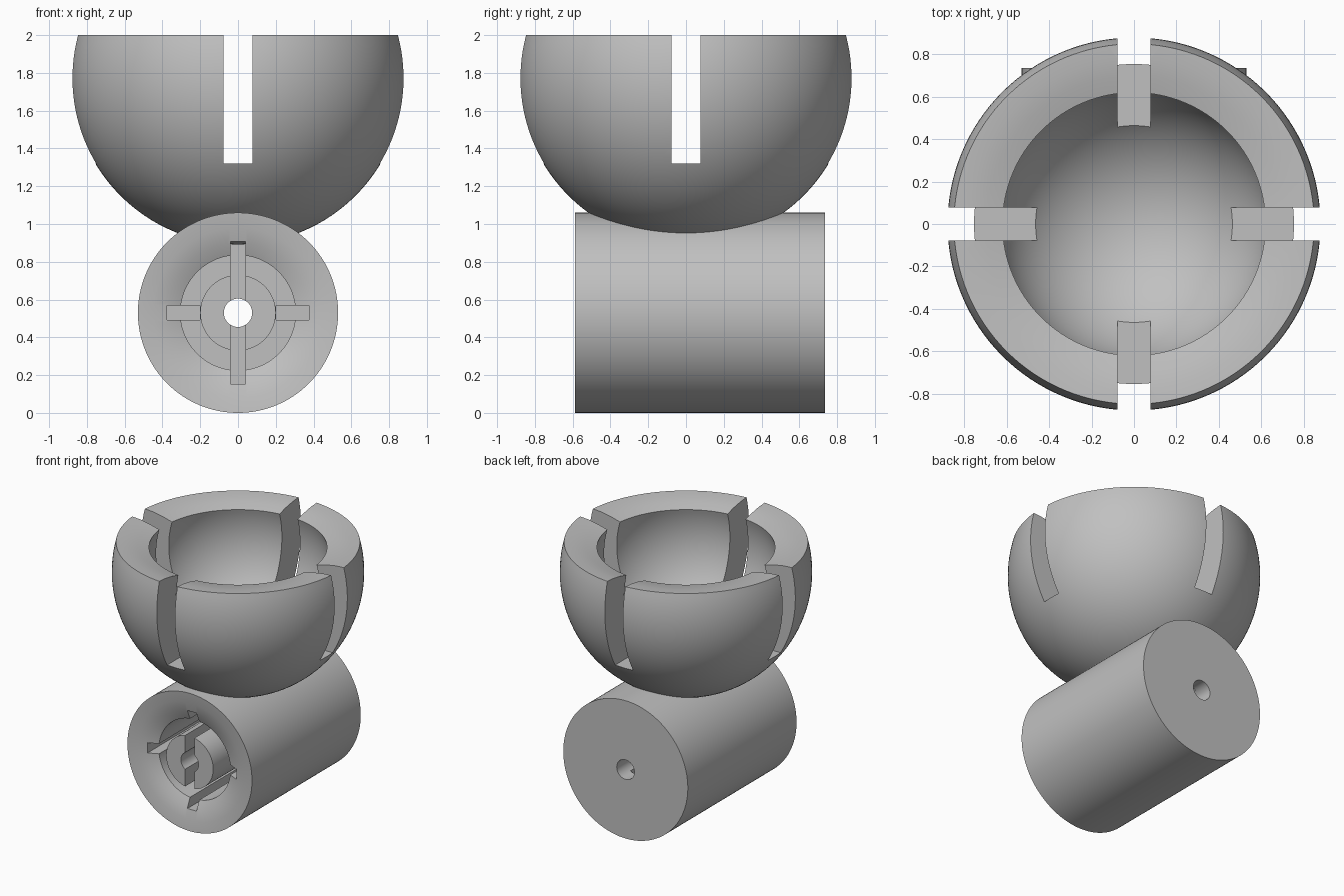
import bpy
import bmesh
from math import sin, cos, pi, asin
from mathutils import Matrix, Vector

if "Cube" in bpy.data.objects:
    bpy.data.objects.remove(bpy.data.objects["Cube"], do_unlink=True)

grey = bpy.data.materials.new("plain_grey")
grey.use_nodes = True
grey.diffuse_color = (0.53, 0.53, 0.53, 1)
grey.node_tree.nodes["Principled BSDF"].inputs["Base Color"].default_value = (0.53, 0.53, 0.53, 1)


def add_object(name, bm):
    mesh = bpy.data.meshes.new(name)
    bm.to_mesh(mesh)
    bm.free()
    obj = bpy.data.objects.new(name, mesh)
    bpy.context.collection.objects.link(obj)
    mesh.materials.append(grey)
    return obj


def lathe(name, profile, matrix=Matrix(), steps=128):
    """Spin a closed (radius, height) profile about z, then place it."""
    bm = bmesh.new()
    verts = [bm.verts.new((r, 0, h)) for r, h in profile]
    edges = [bm.edges.new((a, b)) for a, b in zip(verts, verts[1:] + verts[:1])]
    bmesh.ops.spin(bm, geom=verts + edges, cent=(0, 0, 0), axis=(0, 0, 1),
                   angle=2 * pi, steps=steps)
    bmesh.ops.remove_doubles(bm, verts=bm.verts[:], dist=0.0005)
    bmesh.ops.recalc_face_normals(bm, faces=bm.faces[:])
    bm.transform(matrix)
    return add_object(name, bm)


def cut_box(target, low, high):
    """Cut an axis-aligned box out of the target."""
    low, high = Vector(low), Vector(high)
    bm = bmesh.new()
    bmesh.ops.create_cube(bm, size=1)
    bm.transform(Matrix.Translation((low + high) / 2) @ Matrix.Diagonal((*(high - low), 1)))
    cutter = add_object("slot_cutter", bm)
    cutter.hide_render = True
    mod = target.modifiers.new("slot", 'BOOLEAN')
    mod.operation = 'DIFFERENCE'
    mod.solver = 'EXACT'
    mod.object = cutter
    select(target)
    bpy.ops.object.modifier_apply(modifier=mod.name)
    bpy.data.objects.remove(cutter, do_unlink=True)


def select(obj):
    bpy.ops.object.select_all(action='DESELECT')
    obj.select_set(True)
    bpy.context.view_layer.objects.active = obj


def arc(radius, start, end, count):
    angles = [start + (end - start) * i / count for i in range(count + 1)]
    return [(max(0, radius * cos(a)), radius * sin(a)) for a in angles]


# Socket bowl: hollow truncated sphere with a slightly dished rim
OUTER, INNER, CENTRE = 0.88, 0.648, 1.772
outer = arc(OUTER, -pi / 2, asin((2 - CENTRE) / OUTER), 40)
rim = [(0.78, 0.223), (0.70, 0.209)]
inner = arc(INNER, asin(0.188 / INNER), -pi / 2, 40)
bowl = lathe("socket_bowl", outer + rim + inner, Matrix.Translation((0, 0, CENTRE)))

# Four slots through the bowl wall
W = 0.077
cut_box(bowl, (-1, -W, 1.32), (1, W, 2.2))
cut_box(bowl, (-W, -1, 1.32), (W, 1, 2.2))

# Barrel: dished front, ring-shaped cavity, central boss and a through hole
FRONT, BACK, AXIS = -0.587, 0.735, 0.53
barrel_profile = [(0.075, BACK), (0.53, BACK), (0.53, FRONT),
                  (0.45, FRONT + 0.01), (0.37, FRONT + 0.03), (0.305, FRONT + 0.06),
                  (0.305, 0.5), (0.2, 0.5), (0.2, FRONT), (0.075, FRONT)]
barrel = lathe("barrel", barrel_profile,
               Matrix.Translation((0, 0, AXIS)) @ Matrix.Rotation(-pi / 2, 4, 'X'))

# Key slots: one tall slot through the boss, two side slots beside it
T, REACH, FLOOR = 0.039, 0.377, 0.62
cut_box(barrel, (-T, -1, AXIS - REACH), (T, FLOOR, AXIS + REACH))
for x0, x1 in ((-REACH, -0.2), (0.2, REACH)):
    cut_box(barrel, (x0, -1, AXIS - T), (x1, FLOOR, AXIS + T))

for obj in (bowl, barrel):
    select(obj)
    bpy.ops.object.shade_smooth_by_angle(angle=pi / 6)
